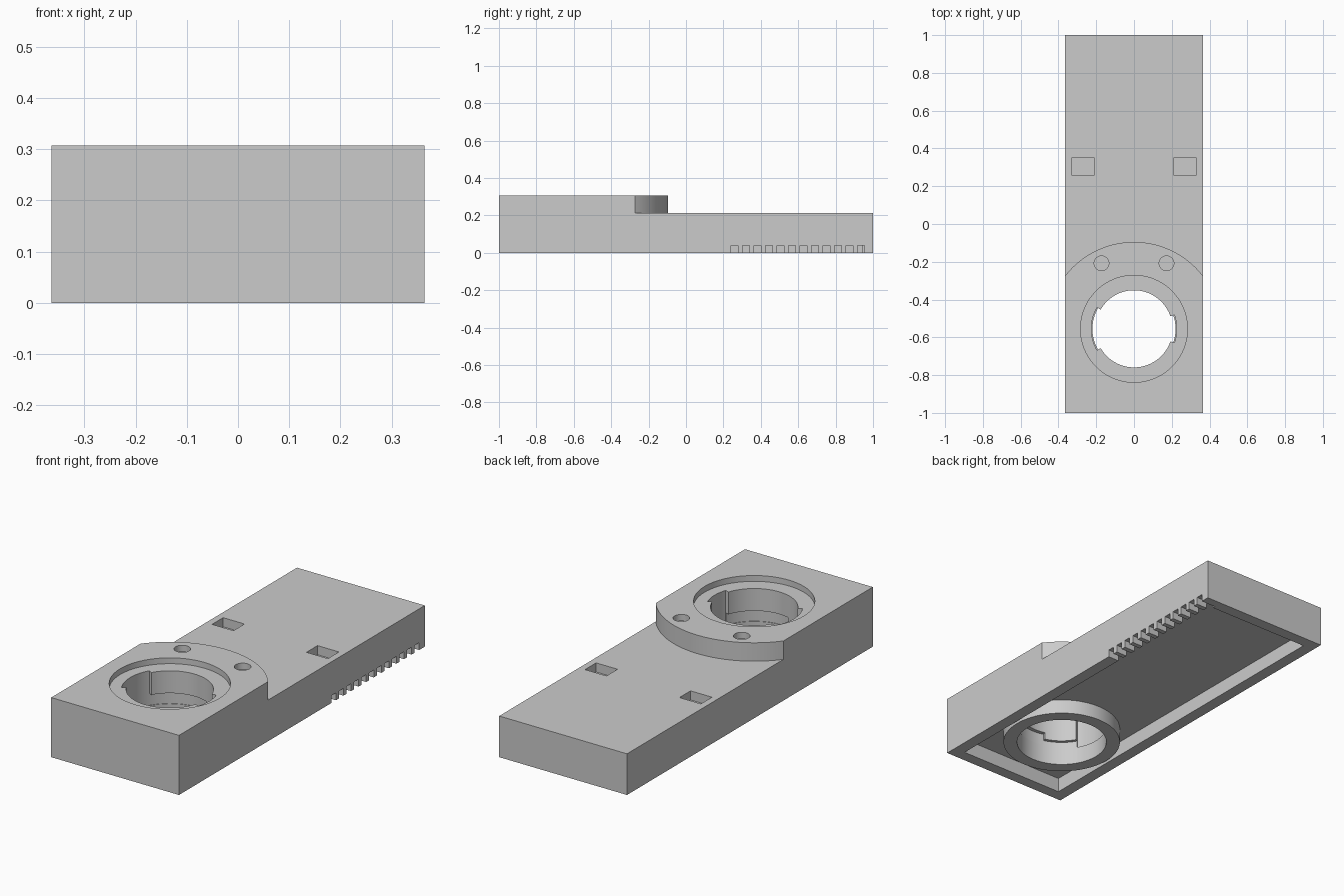
import bpy, bmesh
from math import sin, cos, radians

if "Cube" in bpy.data.objects:
    bpy.data.objects.remove(bpy.data.objects["Cube"])

HALF_W = 0.364      # half width of the block
DECK, TOP = 0.212, 0.307
ROOF = 0.075        # ceiling of the underside cavity
RING_Y = -0.555     # centre of the round socket


def prism(name, outline, z0, z1):
    """Closed solid from a flat outline."""
    bm = bmesh.new()
    face = bm.faces.new([bm.verts.new((x, y, z0)) for x, y in outline])
    grown = bmesh.ops.extrude_face_region(bm, geom=[face])["geom"]
    for v in grown:
        if isinstance(v, bmesh.types.BMVert):
            v.co.z = z1
    bmesh.ops.recalc_face_normals(bm, faces=bm.faces)
    mesh = bpy.data.meshes.new(name)
    bm.to_mesh(mesh)
    bm.free()
    ob = bpy.data.objects.new(name, mesh)
    bpy.context.collection.objects.link(ob)
    return ob


def rect(x0, x1, y0, y1):
    return [(x0, y0), (x1, y0), (x1, y1), (x0, y1)]


def arc(r, a0, a1, n, cx=0, cy=RING_Y):
    angles = [radians(a0 + (a1 - a0) * i / n) for i in range(n + 1)]
    return [(cx + r * cos(a), cy + r * sin(a)) for a in angles]


def circle(r, n=96, cx=0, cy=RING_Y):
    return arc(r, 0, 360, n, cx, cy)[:-1]


def sector(r0, r1, a0, a1):
    return arc(r1, a0, a1, 32) + arc(r0, a1, a0, 32)


def combine(target, tool, operation="DIFFERENCE"):
    """Apply a boolean and discard the tool."""
    tool.hide_render = True
    mod = target.modifiers.new("shape", "BOOLEAN")
    mod.operation, mod.solver, mod.object = operation, "EXACT", tool
    bpy.context.view_layer.objects.active = target
    bpy.ops.object.modifier_apply(modifier=mod.name)
    bpy.data.objects.remove(tool)


# Block, lowered behind the round step
housing = prism("housing", rect(-HALF_W, HALF_W, -1, 1), 0, TOP)
step = arc(0.46, 20, 160, 80) + [(-0.6, 1.2), (0.6, 1.2)]
combine(housing, prism("step_cutter", step, DECK, 0.5))

# Hollow underside with the socket tube standing in it
combine(housing, prism("cavity_cutter", rect(-0.302, 0.302, -0.94, 0.94), -0.1, ROOF))
combine(housing, prism("socket_tube", circle(0.287), 0, 0.1), "UNION")

# Socket: wide lower bore, narrow flange hole and shallow counterbore
for name, r, z0, z1 in (("lower_bore", 0.22, -0.1, 0.125),
                        ("flange_hole", 0.204, -0.2, 0.5),
                        ("counterbore", 0.283, 0.277, 0.6)):
    combine(housing, prism(name, circle(r), z0, z1))

# Locking grooves under the flange, leaving two stops
for a0, a1 in ((68, 200), (254, 375)):
    combine(housing, prism("groove_cutter", sector(0.15, 0.223, a0, a1), 0.1, 0.162))

# Entry slots through the flange, one wide and one narrow
for middle, half in ((180, 30), (0, 19)):
    outline = sector(0.14, 0.226, middle - half, middle + half)
    combine(housing, prism("slot_cutter", outline, 0.09, 0.4))

# Paired round dimples and rectangular pockets on top
for s in (-1, 1):
    combine(housing, prism("dimple_cutter", circle(0.039, 32, s * 0.172, -0.208), 0.275, 0.5))
    xs = sorted((s * 0.208, s * 0.33))
    combine(housing, prism("pocket_cutter", rect(*xs, 0.26, 0.35), 0.165, 0.5))

# Row of notches through the left wall
for i in range(12):
    y = 0.24 + i * 0.0616
    combine(housing, prism("notch_cutter", rect(0.28, 0.5, y, y + 0.037), -0.1, 0.038))

# Single grey finish
grey = bpy.data.materials.new("plain_grey")
grey.use_nodes = True
colour = (0.6, 0.6, 0.6, 1)
grey.diffuse_color = colour
grey.node_tree.nodes["Principled BSDF"].inputs["Base Color"].default_value = colour
housing.data.materials.clear()
housing.data.materials.append(grey)
for p in housing.data.polygons:
    p.material_index = 0

bpy.ops.object.select_all(action="DESELECT")
housing.select_set(True)
bpy.context.view_layer.objects.active = housing
bpy.ops.object.shade_smooth_by_angle(angle=radians(30))
